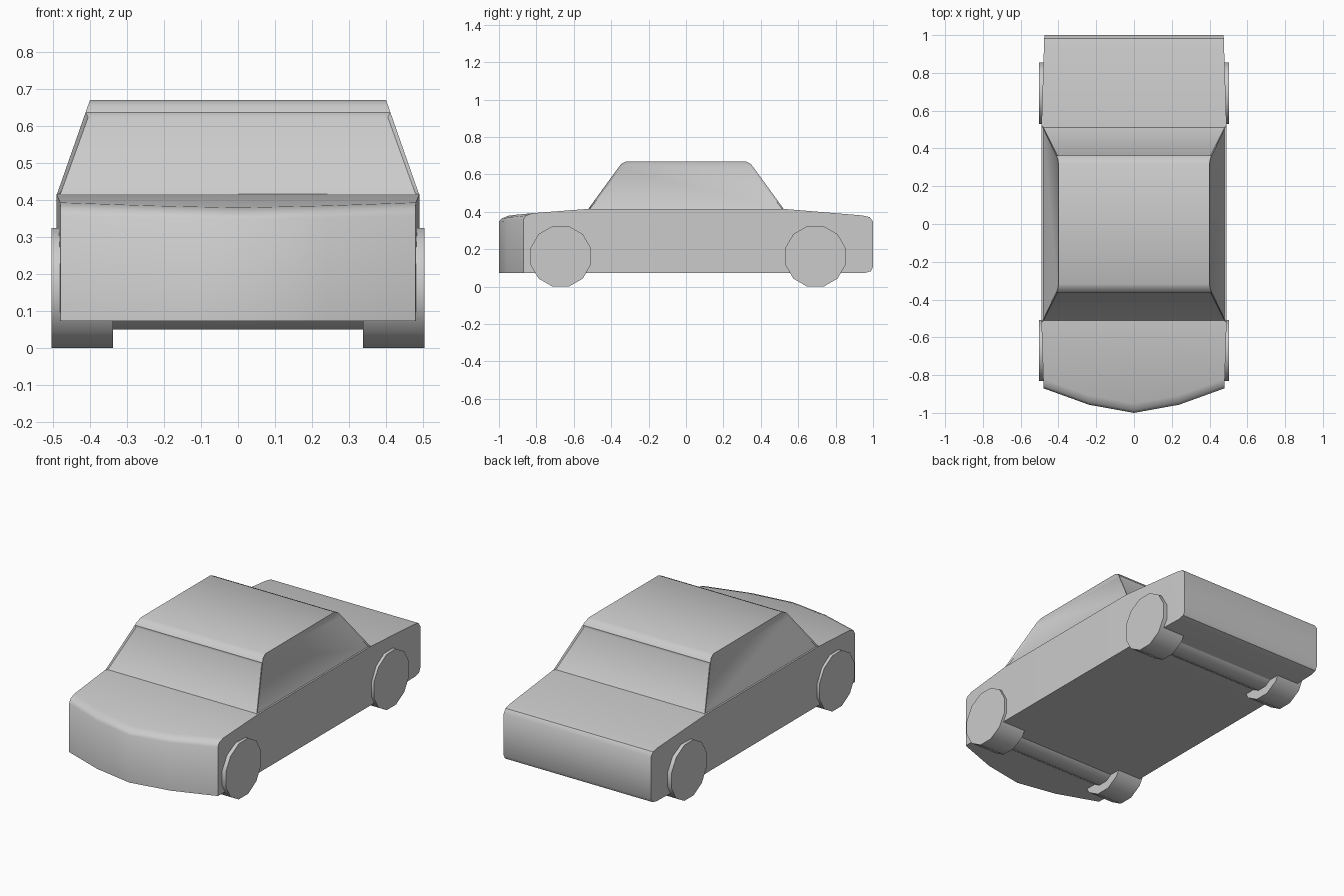
import bpy, bmesh
from math import radians, cos
from mathutils import Matrix

if "Cube" in bpy.data.objects:
    bpy.data.objects.remove(bpy.data.objects["Cube"])


def finish(bm, name):
    bmesh.ops.recalc_face_normals(bm, faces=bm.faces)
    mesh = bpy.data.meshes.new(name)
    bm.to_mesh(mesh)
    bm.free()
    obj = bpy.data.objects.new(name, mesh)
    bpy.context.collection.objects.link(obj)
    bpy.ops.object.select_all(action='DESELECT')
    obj.select_set(True)
    bpy.context.view_layer.objects.active = obj
    bpy.ops.object.shade_smooth_by_angle(angle=radians(40))
    return obj


def half_width(y):
    return 0.49 - max(0, abs(y) - 0.52) * 0.032


# Lower body: side profiles lofted across the width, with a bowed nose
def body():
    bm = bmesh.new()
    columns = []
    for s, nose, drop in ((-1, -.87, 0), (-.5, -.957, .012), (0, -1, .02),
                          (.5, -.957, .012), (1, -.87, 0)):
        profile = [(nose, .073), (nose, .358 - drop / 2),
                   (nose + .014, .38 - drop * .8), (nose + .05, .393 - drop * .7),
                   (-.52, .416), (.52, .416),
                   (.94, .381), (.982, .372), (1, .348),
                   (1, .105), (.988, .082), (.955, .073),
                   (.52, .073), (-.52, .073)]
        columns.append([bm.verts.new((s * half_width(y), y, z)) for y, z in profile])
    n = len(columns[0])
    for a, b in zip(columns, columns[1:]):
        for i in range(n):
            j = (i + 1) % n
            bm.faces.new((a[i], a[j], b[j], b[i]))
    # flat side panels: front wing, doors, rear wing
    for c in (columns[0], columns[-1]):
        bm.faces.new(c[0:5] + [c[13]])
        bm.faces.new((c[4], c[5], c[12], c[13]))
        bm.faces.new(c[5:13])
    finish(bm, "car_body")


# Cabin: tapered profile with four recessed windows
def cabin():
    bm = bmesh.new()
    front = [(-.525, .412), (-.362, .636), (-.347, .656), (-.318, .67)]
    profile = front + [(-y, z) for y, z in reversed(front)]
    sides = []
    for s in (-1, 1):
        sides.append([bm.verts.new((s * (.49 - (z - .412) * .35), y, z))
                      for y, z in profile])
    a, b = sides
    n = len(profile)
    strips = [bm.faces.new((a[i], a[(i + 1) % n], b[(i + 1) % n], b[i]))
              for i in range(n)]
    windows = [strips[0], strips[6], bm.faces.new(a), bm.faces.new(b)]
    bmesh.ops.recalc_face_normals(bm, faces=bm.faces)
    bmesh.ops.inset_individual(bm, faces=windows, thickness=.012, depth=-.008)
    finish(bm, "cabin")


# Cylinder lying along x, resting on a flat
def drum(name, x, y, apothem, width):
    bm = bmesh.new()
    r = apothem / cos(radians(15))
    turn = (Matrix.Translation((x, y, .162)) @ Matrix.Rotation(radians(90), 4, 'Y')
            @ Matrix.Rotation(radians(15), 4, 'Z'))
    bmesh.ops.create_cone(bm, cap_ends=True, segments=12, radius1=r, radius2=r,
                          depth=width, matrix=turn)
    finish(bm, name)


body()
cabin()
# Wheels and axles
for end, y in (("front", -.67), ("rear", .692)):
    drum(end + "_axle", 0, y, .112, .70)
    for side, s in (("left", 1), ("right", -1)):
        drum(f"{end}_{side}_wheel", s * .421, y, .162, .166)
